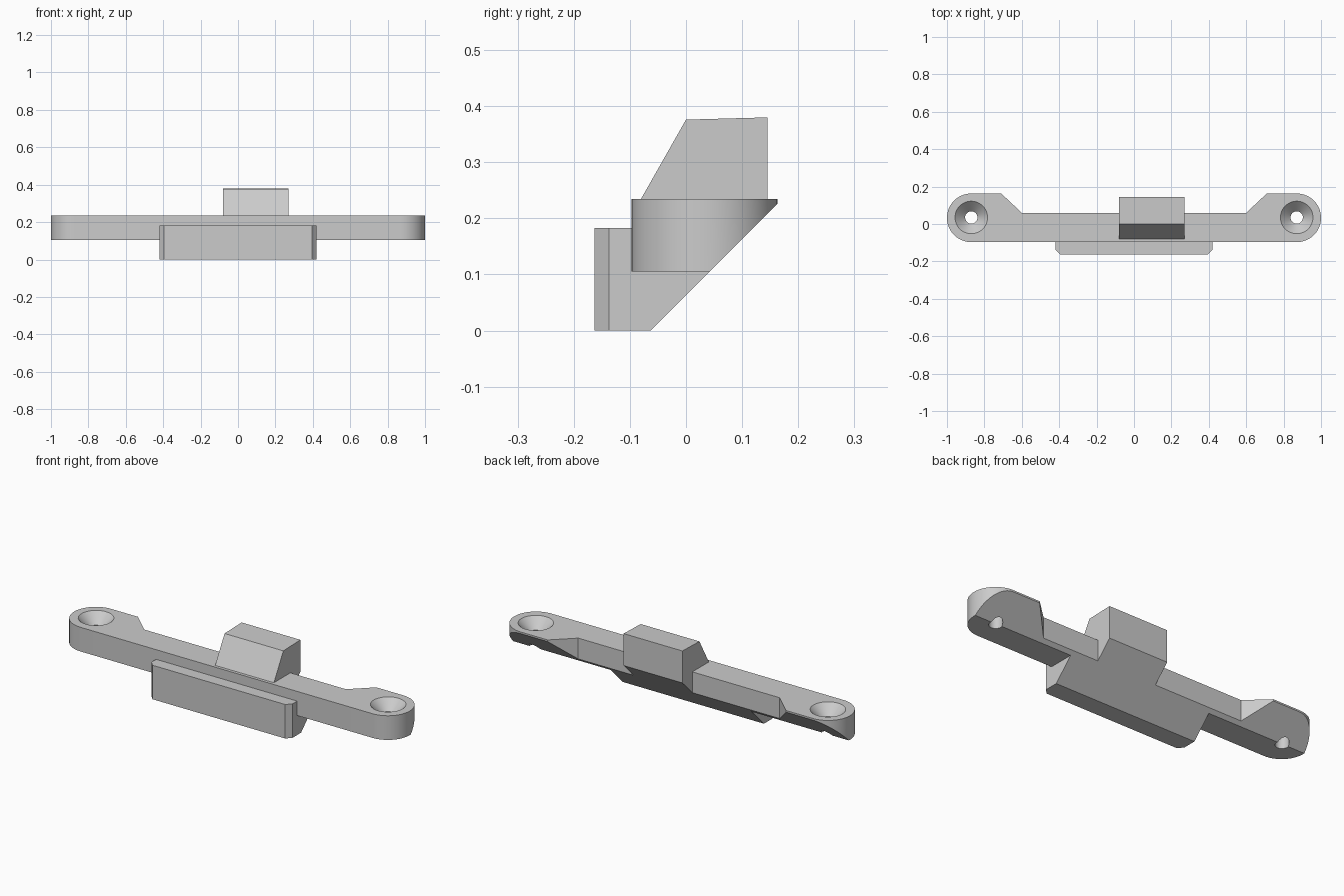
import bpy, bmesh, math
from mathutils import Vector

if "Cube" in bpy.data.objects:
    bpy.data.objects.remove(bpy.data.objects["Cube"])

grey = bpy.data.materials.new("light_grey")
grey.diffuse_color = (0.6, 0.6, 0.6, 1)
grey.use_nodes = True
grey.node_tree.nodes["Principled BSDF"].inputs["Base Color"].default_value = grey.diffuse_color


def prism(name, base, shift):
    """Extrude a flat outline of 3D points along a vector."""
    bm = bmesh.new()
    face = bm.faces.new([bm.verts.new(p) for p in base])
    new = bmesh.ops.extrude_face_region(bm, geom=[face])["geom"]
    bmesh.ops.translate(bm, vec=Vector(shift),
                        verts=[v for v in new if isinstance(v, bmesh.types.BMVert)])
    bmesh.ops.recalc_face_normals(bm, faces=bm.faces)
    return finish(name, bm)


def finish(name, bm):
    mesh = bpy.data.meshes.new(name)
    bm.to_mesh(mesh)
    bm.free()
    mesh.materials.append(grey)
    obj = bpy.data.objects.new(name, mesh)
    bpy.context.collection.objects.link(obj)
    return obj


def plan(name, outline, z0, z1):
    return prism(name, [(x, y, z0) for x, y in outline], (0, 0, z1 - z0))


def side(name, profile, x0, x1):
    return prism(name, [(x0, y, z) for y, z in profile], (x1 - x0, 0, 0))


def lathe(name, x, y, profile, steps=48):
    """Solid of revolution from (radius, z) rings, capped at both ends."""
    bm = bmesh.new()
    rings = [[bm.verts.new((x + r * math.cos(2 * math.pi * i / steps),
                            y + r * math.sin(2 * math.pi * i / steps), z))
              for i in range(steps)] for r, z in profile]
    for a, b in zip(rings, rings[1:]):
        for i in range(steps):
            j = (i + 1) % steps
            bm.faces.new((a[i], a[j], b[j], b[i]))
    bm.faces.new(rings[0])
    bm.faces.new(rings[-1])
    bmesh.ops.recalc_face_normals(bm, faces=bm.faces)
    return finish(name, bm)


def combine(target, tool, operation):
    mod = target.modifiers.new(operation.lower(), 'BOOLEAN')
    mod.operation, mod.solver, mod.object = operation, 'EXACT', tool
    bpy.context.view_layer.objects.active = target
    bpy.ops.object.modifier_apply(modifier=mod.name)
    bpy.data.objects.remove(tool)


# Mounting bar with rounded ears
R, CX, CY, TOP = 0.13, 0.87, 0.033, 0.235
half = [(CX + R * math.cos(a), CY + R * math.sin(a))
        for a in (math.radians(-90 + 180 * i / 32) for i in range(33))]
half += [(0.71, CY + R), (0.60, 0.06)]
bar = plan("latch_bracket", half + [(-x, y) for x, y in reversed(half)], 0.105, TOP)

# Front lip with chamfered corners
lip = plan("front_lip", [(-0.395, -0.163), (0.395, -0.163), (0.42, -0.137),
                         (0.42, 0.05), (-0.42, 0.05), (-0.42, -0.137)], 0, 0.183)
combine(bar, lip, 'UNION')

# Off-centre wedge block on top
block = side("wedge_block", [(-0.08, 0.12), (0.145, 0.12), (0.145, 0.38),
                             (0.0, 0.376), (-0.08, TOP)], -0.08, 0.27)
combine(bar, block, 'UNION')

# Sloped underside
slope = side("slope_cutter", [(-0.163, -0.1), (0.337, -0.1), (0.337, 0.4)], -1.2, 1.2)
combine(bar, slope, 'DIFFERENCE')

# Countersunk screw holes
for s in (-1, 1):
    hole = lathe("hole_cutter", s * CX, CY + 0.002,
                 [(0.033, 0.0), (0.033, TOP - 0.054), (0.087, TOP), (0.087, TOP + 0.05)])
    combine(bar, hole, 'DIFFERENCE')

bpy.ops.object.select_all(action='DESELECT')
bar.select_set(True)
bpy.context.view_layer.objects.active = bar
bpy.ops.object.shade_smooth_by_angle(angle=math.radians(25))
